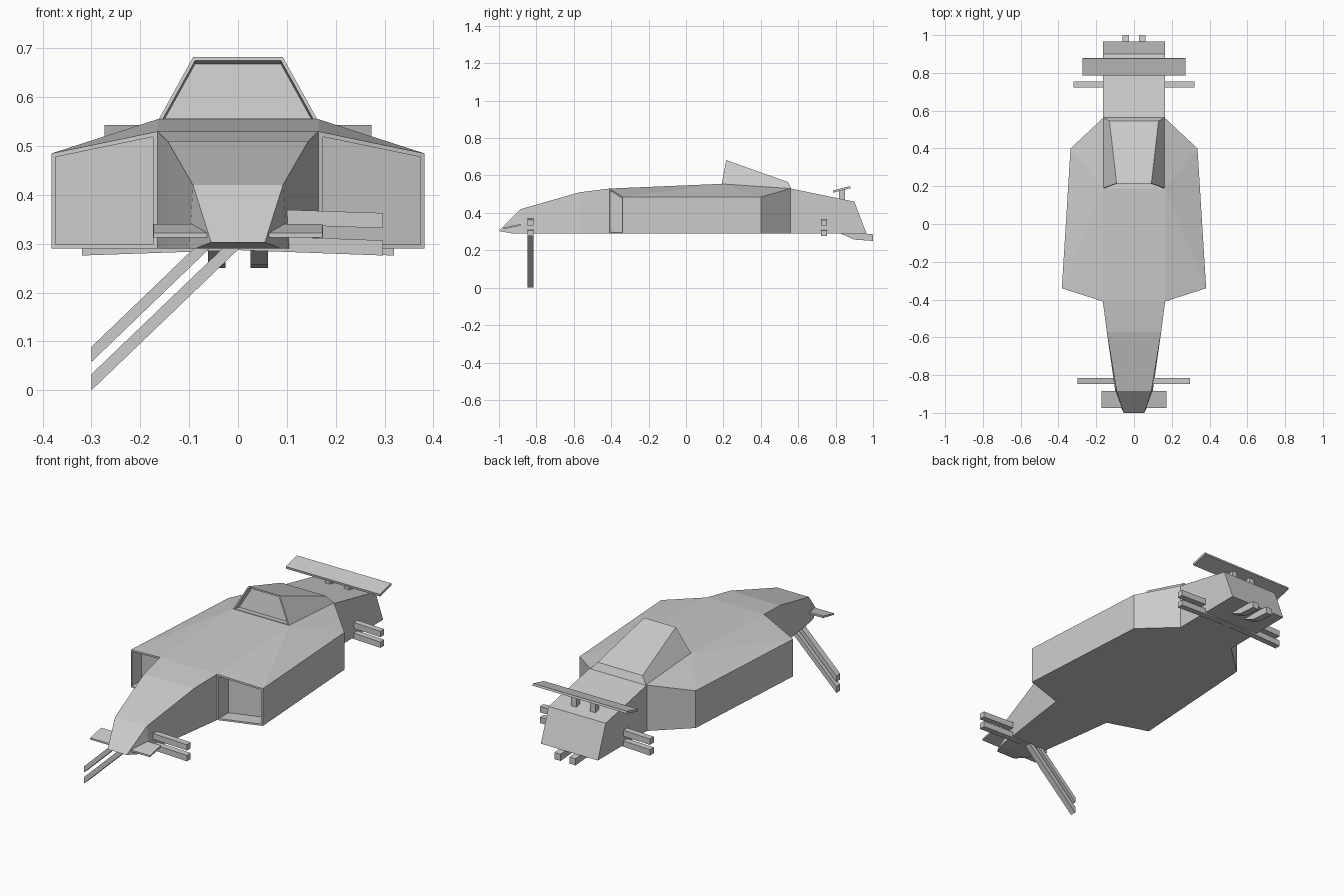
import bpy, bmesh
from mathutils import Vector

if "Cube" in bpy.data.objects:
    bpy.data.objects.remove(bpy.data.objects["Cube"])


def finish(name, bm):
    bmesh.ops.recalc_face_normals(bm, faces=bm.faces)
    mesh = bpy.data.meshes.new(name)
    bm.to_mesh(mesh)
    bm.free()
    ob = bpy.data.objects.new(name, mesh)
    bpy.context.collection.objects.link(ob)
    return ob


def prism(name, profile, axis, a, b):
    """Extrude a profile along x (points are y,z) or along y (points are x,z)."""
    bm = bmesh.new()
    place = (lambda p, t: (t, p[0], p[1])) if axis == 'x' else (lambda p, t: (p[0], t, p[1]))
    base = bm.faces.new([bm.verts.new(place(p, a)) for p in profile])
    ext = bmesh.ops.extrude_face_region(bm, geom=[base])
    moved = [v for v in ext['geom'] if isinstance(v, bmesh.types.BMVert)]
    step = (b - a, 0, 0) if axis == 'x' else (0, b - a, 0)
    bmesh.ops.translate(bm, verts=moved, vec=step)
    if base.is_valid and all(len(e.link_faces) < 2 for e in base.edges):
        bm.faces.new([v for v in base.verts])
    return finish(name, bm)


def recess(bm, face, inset, offset):
    """Inset a face to leave a rim, then sink it."""
    bmesh.ops.inset_individual(bm, faces=[face], thickness=inset, use_even_offset=True)
    sunk = bmesh.ops.extrude_discrete_faces(bm, faces=[face])['faces'][0]
    bmesh.ops.translate(bm, verts=sunk.verts[:], vec=offset)


# Hull: central spine stations (y, half width, z) plus side pods
FLOOR = 0.29
top = [(-1, .055, .303), (-.885, .092, .42), (-.57, .144, .51), (-.41, .165, .53),
       (.19, .165, .555), (.56, .165, .53), (.9, .165, .46)]
bottom = [(-.93, .088, FLOOR), (-.88, .1, FLOOR), (-.57, .144, FLOOR), (-.41, .165, FLOOR),
          (.19, .165, FLOOR), (.56, .165, FLOOR), (.965, .165, FLOOR)]

bm = bmesh.new()
T, B, intakes = {}, {}, []
for s in (1, -1):
    T[s] = t = [bm.verts.new((s * w, y, z)) for y, w, z in top]
    B[s] = b = [bm.verts.new((s * w, y, z)) for y, w, z in bottom]
    for i in (0, 1, 2, 5):
        bm.faces.new((t[i], t[i + 1], b[i + 1], b[i]))
    # Pod corners: front and rear, top and bottom
    ft, fb = (bm.verts.new((s * .382, -.34, z)) for z in (.485, FLOOR))
    rt, rb = (bm.verts.new((s * .336, .4, z)) for z in (.485, FLOOR))
    intakes.append(bm.faces.new((t[3], ft, fb, b[3])))
    for f in ((ft, rt, rb, fb), (rt, t[5], b[5], rb), (t[3], t[4], ft),
              (ft, t[4], rt), (rt, t[4], t[5]), (b[3], b[4], b[5], rb, fb)):
        bm.faces.new(f)
for row in (T, B):
    for i in range(6):
        bm.faces.new((row[1][i], row[1][i + 1], row[-1][i + 1], row[-1][i]))
for i in (0, 6):
    bm.faces.new((T[1][i], T[-1][i], B[-1][i], B[1][i]))
bmesh.ops.recalc_face_normals(bm, faces=bm.faces)
for f in intakes:
    recess(bm, f, .009, (0, .08, 0))
finish("hull_with_side_pods", bm)

# Canopy with a sunken windscreen
bm = bmesh.new()
ring = [(.165, .19, .55), (.092, .215, .682), (.13, .545, .565), (.165, .565, .525)]
R, L = ([bm.verts.new((s * x, y, z)) for x, y, z in ring] for s in (1, -1))
screen = bm.faces.new((R[0], R[1], L[1], L[0]))
for i in (1, 2, 3):
    j = (i + 1) % 4
    bm.faces.new((R[i], R[j], L[j], L[i]))
bm.faces.new(R)
bm.faces.new(L)
bmesh.ops.recalc_face_normals(bm, faces=bm.faces)
recess(bm, screen, .007, Vector((0, .035, -.007)))
finish("canopy", bm)

# Wings
prism("front_wing", [(-.975, .313), (-.885, .331), (-.885, .341), (-.975, .322)], 'x', -.173, .173)
prism("rear_wing", [(.787, .508), (.88, .532), (.877, .543), (.785, .52)], 'x', -.273, .273)

# Rear wing posts and exhausts
for s, side in ((1, "right"), (-1, "left")):
    prism(f"wing_post_{side}", [(.818, .46), (.85, .46), (.85, .528), (.818, .52)],
          'x', s * .04, s * .07)
    prism(f"exhaust_{side}", [(.82, .292), (.9, .257), (1, .25), (1, .285), (.9, .296)],
          'x', s * .026, s * .061)


def arm(name, x0, z0, x1, z1, h, y):
    """Suspension bar with upright ends; z values are its lower edge."""
    prism(name, [(x0, z0), (x1, z1), (x1, z1 + h), (x0, z0 + h)], 'y', y - .016, y + .016)


# Straight suspension arms: front right, and both rear sides
for label, s, reach, y in (("front_right", 1, .297, -.831), ("rear_right", 1, .319, .738),
                           ("rear_left", -1, .319, .738)):
    arm(f"arm_upper_{label}", 0, .342, s * reach, .332, .031, y)
    arm(f"arm_lower_{label}", 0, .287, s * reach, .276, .031, y)

# Collapsed front left arms reach the ground
arm("arm_upper_front_left", -.04, .308, -.3, .058, .031, -.831)
arm("arm_lower_front_left", 0, .288, -.3, 0, .033, -.831)
